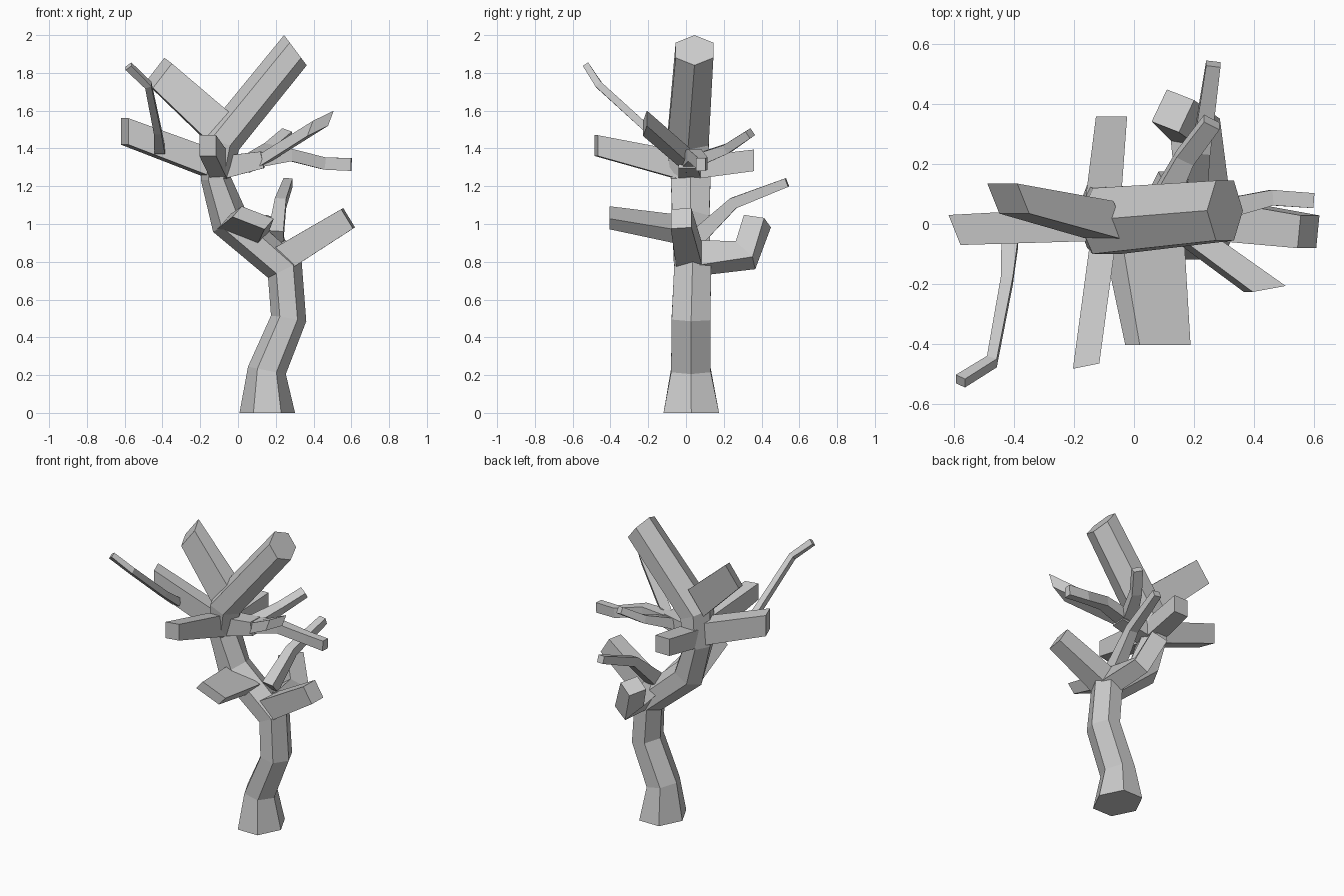
import bpy, bmesh, math
from mathutils import Vector

X, Y, Z = Vector((1, 0, 0)), Vector((0, 1, 0)), Vector((0, 0, 1))


def limb(name, pts, side=Y, sides=4, up=None):
    """Loft flat-faced sections along pts = (x, y, z, half_width, half_height[, up]).
    Width runs along side; height is square to the path unless up gives a slanted cut."""
    path = [Vector(p[:3]) for p in pts]
    bm = bmesh.new()
    rings = []
    for i, p in enumerate(pts):
        d_in = (path[i] - path[max(i - 1, 0)]).normalized()
        d_out = (path[min(i + 1, len(path) - 1)] - path[i]).normalized()
        t = (d_in + d_out).normalized()
        stretch = 1.0
        if 0 < i < len(path) - 1:
            stretch = 1 / max(0.7, d_in.dot(t))
        cut = Vector(p[5]) if len(p) > 5 else up
        if cut:
            s, n = side.normalized(), cut.normalized()
        else:
            s = (side - t * side.dot(t)).normalized()
            n = s.cross(t)
        if sides == 4:
            prof = [(1, 1), (-1, 1), (-1, -1), (1, -1)]
        else:
            prof = [(math.sin(k * math.tau / 6) / 0.866, math.cos(k * math.tau / 6))
                    for k in range(6)]
        rings.append([bm.verts.new(path[i] + s * a * p[3] + n * b * p[4] * stretch)
                      for a, b in prof])
    for r0, r1 in zip(rings, rings[1:]):
        for k in range(sides):
            j = (k + 1) % sides
            bm.faces.new((r0[k], r0[j], r1[j], r1[k]))
    bm.faces.new(rings[0])
    bm.faces.new(rings[-1])
    bmesh.ops.recalc_face_normals(bm, faces=bm.faces)
    me = bpy.data.meshes.new(name)
    bm.to_mesh(me)
    bm.free()
    ob = bpy.data.objects.new(name, me)
    bpy.context.collection.objects.link(ob)
    return ob


# Six-sided trunk with a flat base, flowing into the big right-hand limb
limb("trunk", [
    (0.155, 0.028, 0.0, 0.147, 0.147, (1, 0, 0)), (0.153, 0.026, 0.225, 0.105, 0.10),
    (0.268, 0.027, 0.50, 0.103, 0.092), (0.248, 0.035, 0.76, 0.097, 0.092),
    (-0.045, 0.025, 1.015, 0.098, 0.10), (-0.117, 0.025, 1.24, 0.105, 0.078),
    (-0.09, 0.01, 1.435, 0.11, 0.10), (0.304, 0.045, 1.92, 0.10, 0.10, (0.6, 0, -0.8))], sides=6)

# Upper left limb
limb("upper_left_limb", [(-0.10, 0.01, 1.51, 0.075, 0.095), (-0.42, 0.085, 1.80, 0.056, 0.082)],
     side=Vector((-0.04, 0.1, 0.03)), up=Vector((0.1, 0, 0.13)))

# Stubby branches around the crown
limb("left_branch", [(-0.12, 0.0, 1.31, 0.06, 0.075), (-0.60, -0.02, 1.49, 0.054, 0.07)],
     side=Vector((-0.4, 1, 0)), up=Z)
limb("crown_front_branch", [(-0.10, -0.03, 1.31, 0.045, 0.075), (-0.16, -0.475, 1.415, 0.045, 0.055)],
     side=Vector((1, 0.2, 0)), up=Z)
limb("crown_back_branch", [(-0.105, 0.06, 1.30, 0.06, 0.06), (-0.075, 0.36, 1.337, 0.052, 0.057)],
     side=X, up=Z)

# Crown branch that splits into three on the right
limb("crown_right_branch", [(-0.08, 0.02, 1.30, 0.06, 0.06), (0.13, 0.01, 1.34, 0.05, 0.045)])
limb("right_rising_fork", [(0.12, 0.012, 1.335, 0.055, 0.045), (0.437, -0.217, 1.533, 0.062, 0.043)],
     side=Vector((0.055, 0.01, 0.027)), up=Vector((0.015, 0, 0.04)))
limb("right_drooping_fork", [(0.08, 0.02, 1.335, 0.045, 0.04), (0.28, 0.045, 1.365, 0.035, 0.032),
                             (0.46, 0.088, 1.32, 0.026, 0.032), (0.60, 0.078, 1.315, 0.025, 0.034)])
limb("right_back_fork", [(0.08, 0.04, 1.33, 0.045, 0.035), (0.17, 0.22, 1.40, 0.032, 0.025),
                         (0.26, 0.34, 1.48, 0.03, 0.022)], side=X)

# Thin twig on the left branch
limb("left_twig", [(-0.415, -0.06, 1.39, 0.028, 0.025), (-0.425, -0.19, 1.49, 0.02, 0.02),
                   (-0.475, -0.46, 1.735, 0.018, 0.018), (-0.58, -0.525, 1.835, 0.02, 0.017)], side=X)

# Lower branches
limb("lower_right_branch", [(0.24, 0.02, 0.82, 0.07, 0.07), (0.583, -0.026, 1.03, 0.055, 0.06)])
limb("lower_front_branch", [(0.025, 0.0, 0.965, 0.115, 0.05), (0.08, -0.405, 1.033, 0.091, 0.037)],
     side=Vector((0.085, 0, -0.033)), up=Vector((0.025, 0, 0.029)))
limb("lower_back_branch", [(0.235, 0.06, 0.82, 0.06, 0.075), (0.205, 0.315, 0.835, 0.055, 0.06),
                           (0.13, 0.378, 1.015, 0.055, 0.06)], side=Vector((1, -0.4, 0.5)))
limb("lower_back_twig", [(0.20, 0.06, 0.93, 0.04, 0.045), (0.225, 0.25, 1.11, 0.03, 0.03),
                         (0.265, 0.535, 1.22, 0.024, 0.024)], side=X)
